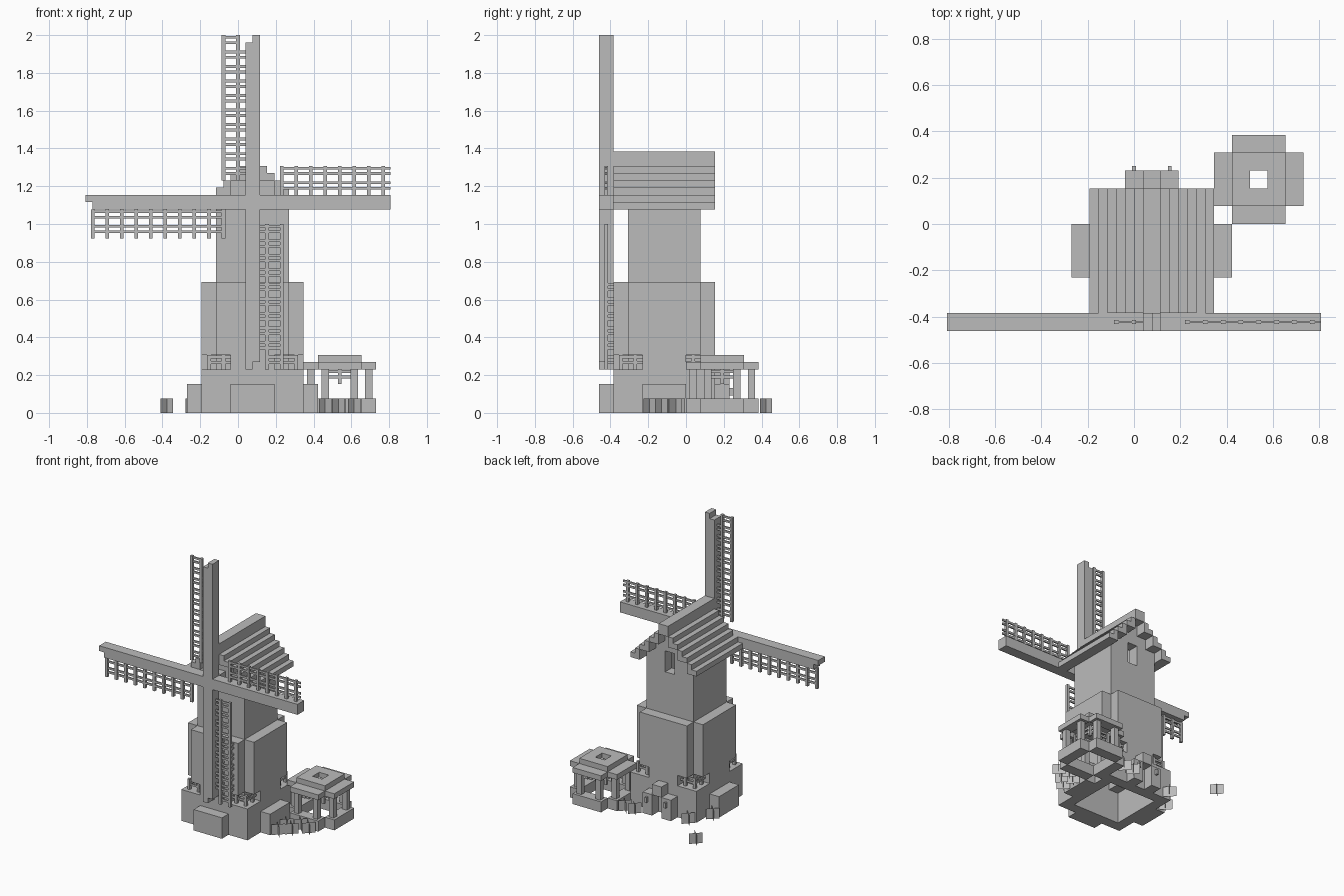
import bpy, bmesh
from mathutils import Vector

B = 1 / 13                      # edge of one building block
if "Cube" in bpy.data.objects:
    bpy.data.objects.remove(bpy.data.objects["Cube"], do_unlink=True)

stone = bpy.data.materials.new("plain grey")
stone.use_nodes = True
grey = (0.5, 0.5, 0.5, 1)
stone.diffuse_color = grey
stone.node_tree.nodes["Principled BSDF"].inputs["Base Color"].default_value = grey


def world(p):
    return Vector(((p[0] - 10.5) * B, (p[1] - 6) * B, p[2] * B))


def finish(name, bm):
    bmesh.ops.recalc_face_normals(bm, faces=bm.faces)
    for v in bm.verts:
        v.co = world(v.co)
    mesh = bpy.data.meshes.new(name)
    bm.to_mesh(mesh)
    bm.free()
    mesh.materials.append(stone)
    obj = bpy.data.objects.new(name, mesh)
    bpy.context.collection.objects.link(obj)
    return obj


def add_box(bm, lo, hi):
    lo, hi = Vector(lo), Vector(hi)
    made = bmesh.ops.create_cube(bm, size=1)["verts"]
    bmesh.ops.scale(bm, vec=hi - lo, verts=made)
    bmesh.ops.translate(bm, vec=(lo + hi) / 2, verts=made)


def boxes(name, pairs):
    bm = bmesh.new()
    for lo, hi in pairs:
        add_box(bm, lo, hi)
    return finish(name, bm)


def block(xs, ys, zs):
    return {(x, y, z) for x in range(*xs) for y in range(*ys) for z in range(*zs)}


def voxels(name, cells):
    """Skin a set of blocks, leaving out faces between neighbours."""
    bm = bmesh.new()
    for c in sorted(cells):
        for axis in range(3):
            for side in (0, 1):
                n = list(c)
                n[axis] += 2 * side - 1
                if tuple(n) in cells:
                    continue
                u, w = [a for a in range(3) if a != axis]
                ring = []
                for du, dw in ((0, 0), (1, 0), (1, 1), (0, 1)):
                    p = list(c)
                    p[axis] += side
                    p[u] += du
                    p[w] += dw
                    ring.append(bm.verts.new(p))
                bm.faces.new(ring)
    bmesh.ops.remove_doubles(bm, verts=bm.verts, dist=0.001)
    bmesh.ops.dissolve_limit(bm, angle_limit=0.02, verts=bm.verts, edges=bm.edges)
    return finish(name, bm)


def fence(name, cells, solid=frozenset(), extra=()):
    """Posts with two rails reaching every fence or solid neighbour."""
    bm = bmesh.new()
    for x, y, z in sorted(cells):
        cx, cy = x + .5, y + .5
        add_box(bm, (cx - .125, cy - .125, z), (cx + .125, cy + .125, z + 1))
        for dx, dy in ((1, 0), (-1, 0), (0, 1), (0, -1)):
            n = (x + dx, y + dy, z)
            if n not in cells and n not in solid and (x, y, z, dx) not in extra:
                continue
            if (x, y, z, dx) in extra and dy:
                continue
            ends_x = sorted((cx + dx * .125, cx + dx * .5))
            ends_y = sorted((cy + dy * .125, cy + dy * .5))
            if dx:
                ends_y = (cy - .0625, cy + .0625)
            else:
                ends_x = (cx - .0625, cx + .0625)
            for low in (.375, .75):
                add_box(bm, (ends_x[0], ends_y[0], z + low),
                        (ends_x[1], ends_y[1], z + low + .1875))
    return finish(name, bm)


# Tower base: hollow square with a three-block buttress on each side
base = block((8, 15), (1, 8), (0, 3)) - block((9, 14), (2, 7), (0, 3))
base |= block((10, 13), (0, 1), (0, 2))
base |= block((7, 8), (3, 6), (0, 2)) | block((15, 16), (3, 6), (0, 2))

# Back porch with its doorway
base |= block((10, 13), (8, 9), (0, 2)) | {(11, 8, 2)}
base -= block((11, 12), (8, 9), (0, 2))

# Main body: cross-shaped ring, with railed notches at the corners
body = block((8, 15), (1, 8), (3, 9)) - block((9, 14), (2, 7), (3, 9))
railing = set()
for x, sx in ((8, 1), (14, -1)):
    for y, sy in ((1, 1), (7, -1)):
        body -= block((x, x + 1), (y, y + 1), (3, 9))
        notch = {(x, y, 3), (x + sx, y, 3), (x, y + sy, 3)}
        body -= notch
        railing |= notch
        body.add((x + sx, y + sy, 3))

# Upper tower with gables and a back window
upper = block((9, 14), (2, 7), (9, 15)) - block((10, 13), (3, 6), (9, 15))
for y in (2, 6):
    upper |= block((10, 13), (y, y + 1), (15, 16)) | {(11, y, 16)}
upper -= block((11, 12), (6, 7), (13, 15))

voxels("tower_base", base)
voxels("tower_body", body)
voxels("upper_tower", upper)
fence("corner_railings", railing, body)

# Stepped roof
steps = [((11, 1, 17), (12, 8, 18))]
for d in range(3):
    z = 14 + d
    for left in (True, False):
        for a, b, top in ((8 + d, 8.5 + d, z + .5), (8.5 + d, 9 + d, z + 1)):
            x0, x1 = (a, b) if left else (23 - b, 23 - a)
            steps.append(((x0, 1, z), (x1, 8, top)))
boxes("stepped_roof", steps)

# Sail arms with notched tips, and the axle behind them
boxes("sail_arms", [
    ((11, 0, 4), (12, 1, 25)), ((11, 0, 3), (11.5, 1, 4)), ((11.5, 0, 3.5), (12, 1, 4)),
    ((11, 0, 25), (12, 1, 25.5)), ((11.5, 0, 25.5), (12, 1, 26)),
    ((1, 0, 14), (11, 1, 15)), ((0, 0, 14.5), (1, 1, 15)), ((.5, 0, 14), (1, 1, 14.5)),
    ((12, 0, 14), (21, 1, 15))])
boxes("sail_axle", [((11, 1, 14), (12, 2, 15))])

# Sail lattices
arm = block((11, 12), (0, 1), (4, 25))
fence("top_sail_lattice", block((9, 11), (0, 1), (16, 26)), arm)
fence("bottom_sail_lattice", block((12, 14), (0, 1), (3, 13)), arm | body)
fence("right_sail_lattice", block((0, 10), (0, 1), (12, 14)))
fence("left_sail_lattice", block((13, 21), (0, 1), (15, 17)),
      extra={(20, 0, 15, 1), (20, 0, 16, 1)})

# Gazebo: low ring wall, posts, railings and a two-tier slab roof
ring = [(x, y) for x in range(15, 20) for y in range(6, 11)
        if max(abs(x - 17), abs(y - 8)) == 2 and abs(x - 17) != abs(y - 8)]
voxels("gazebo_wall", {(x, y, 0) for x, y in ring})
boxes("gazebo_posts", [((x + .25, y + .25, 1), (x + .75, y + .75, 3))
                       for x, y in ring if x != 17 and y != 8])
boxes("gazebo_eaves", [((16, 6, 3), (19, 7, 3.5)), ((16, 10, 3), (19, 11, 3.5)),
                       ((15, 7, 3), (16, 10, 3.5)), ((19, 7, 3), (20, 10, 3.5))])
boxes("gazebo_top", [((16, 7, 3.5), (19, 8, 4)), ((16, 9, 3.5), (19, 10, 4)),
                     ((16, 8, 3.5), (17, 9, 4)), ((18, 8, 3.5), (19, 9, 4))])
fence("gazebo_railing", block((16, 19), (7, 10), (2, 3)) - {(17, 8, 2)})

# Wall torches beside the door
boxes("door_torches", [((x - .1, 9, 1.2), (x + .1, 9.25, 1.7)) for x in (10.5, 12.5)])

# Plants: two crossed upright sheets each
bm = bmesh.new()
for x, y in ((5.6, 11.5), (16.5, 3.5), (16.5, 4.8), (17.4, 4.3), (17.5, 5.5),
             (18.5, 5.3), (7.3, 6.5), (8.5, 8.5), (14.5, 9.5), (13.5, 9.5)):
    for s in (1, -1):
        foot = [(x - .42, y - .42 * s), (x + .42, y + .42 * s)]
        bm.faces.new([bm.verts.new((*p, z)) for p, z in
                      zip(foot + foot[::-1], (0, 0, 1, 1))])
finish("plants", bm)
